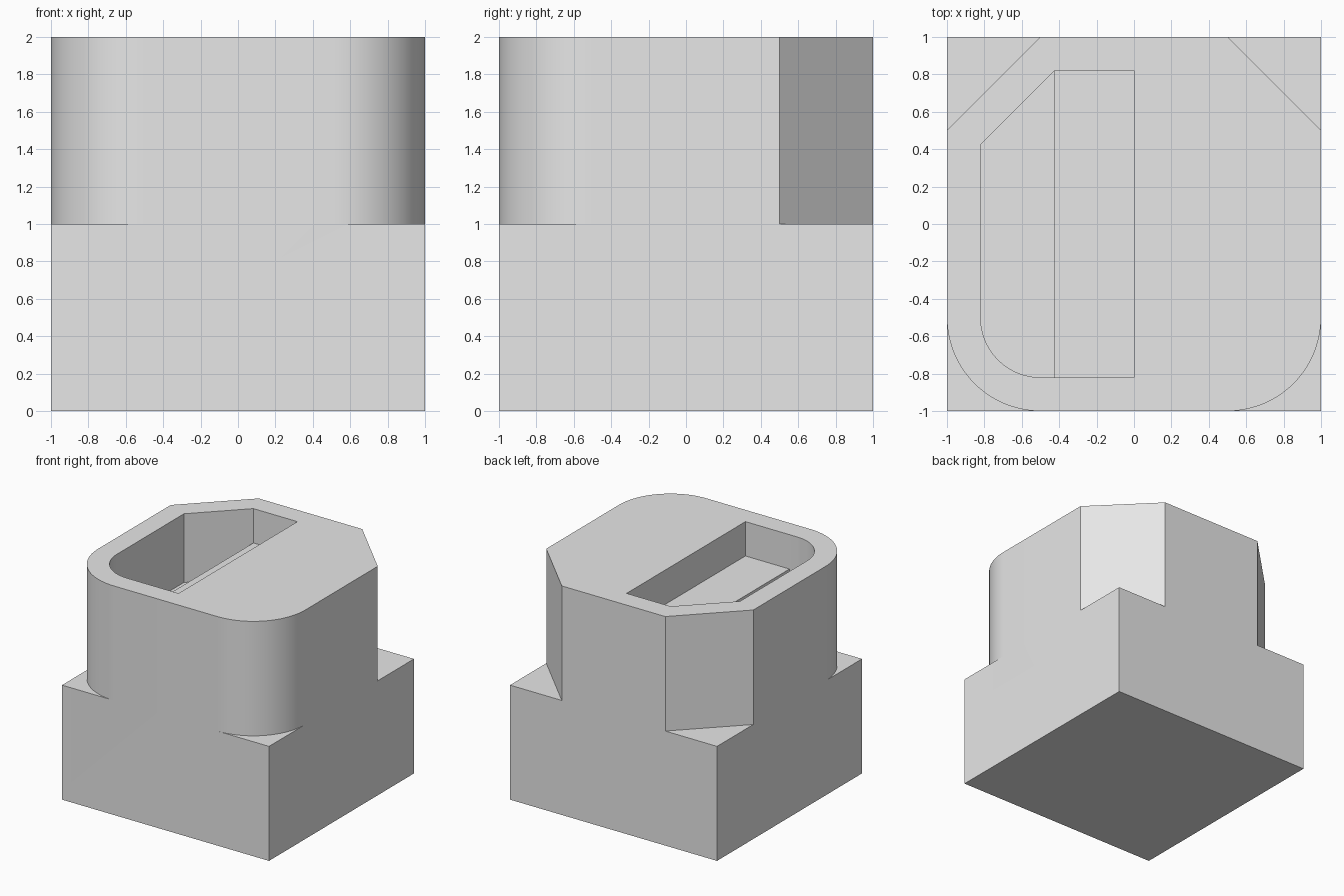
import bpy
import bmesh
from math import cos, sin, pi

if "Cube" in bpy.data.objects:
    bpy.data.objects.remove(bpy.data.objects["Cube"], do_unlink=True)

CORNER = 0.5                              # chamfer size and fillet radius
WALL = 0.18                               # rim thickness around the pocket
INNER = 1 - WALL
BEND = CORNER - WALL * (2 ** 0.5 - 1)     # where the inset chamfer begins
TOP = 2.1                                 # cutters overshoot the top face

grey = bpy.data.materials.new("light_grey")
grey.use_nodes = True
grey.diffuse_color = (0.8, 0.8, 0.8, 1)
grey.node_tree.nodes["Principled BSDF"].inputs["Base Color"].default_value = (0.8, 0.8, 0.8, 1)


def prism(name, outline, low, high):
    """Extrude a flat outline between two heights."""
    bm = bmesh.new()
    face = bm.faces.new([bm.verts.new((x, y, low)) for x, y in outline])
    new = bmesh.ops.extrude_face_region(bm, geom=[face])["geom"]
    for v in new:
        if isinstance(v, bmesh.types.BMVert):
            v.co.z = high
    bmesh.ops.recalc_face_normals(bm, faces=bm.faces)
    mesh = bpy.data.meshes.new(name)
    bm.to_mesh(mesh)
    bm.free()
    mesh.materials.append(grey)
    obj = bpy.data.objects.new(name, mesh)
    bpy.context.collection.objects.link(obj)
    return obj


def arc(radius, steps=24):
    """Quarter round about the front corner centre, from the -x side to the front."""
    return [(-CORNER - radius * cos(pi / 2 * i / steps),
             -CORNER - radius * sin(pi / 2 * i / steps)) for i in range(steps + 1)]


def cut(target, outline, low):
    cutter = prism("cutter", outline, low, TOP)
    cutter.hide_render = True
    mod = target.modifiers.new("cut", 'BOOLEAN')
    mod.operation = 'DIFFERENCE'
    mod.solver = 'EXACT'
    mod.object = cutter
    bpy.context.view_layer.objects.active = target
    bpy.ops.object.modifier_apply(modifier=mod.name)
    bpy.data.objects.remove(cutter, do_unlink=True)


# Solid block
block = prism("pocketed_block", [(-1, -1), (1, -1), (1, 1), (-1, 1)], 0, 2)

# Upper half: rounded front corners, chamfered back corners
round_waste = arc(CORNER) + [(-CORNER, -1.1), (-1.1, -1.1), (-1.1, -CORNER)]
chamfer_waste = [(-1.1, 0.4), (-0.4, 1.1), (-1.1, 1.1)]
for side in (1, -1):
    for waste in (round_waste, chamfer_waste):
        cut(block, [(side * x, y) for x, y in waste], 1)

# Deep pocket following the outer contour, then the shallow ledge beside it
cut(block, arc(INNER - CORNER) + [(-BEND, -INNER), (-BEND, INNER), (-INNER, BEND)], 1.4)
cut(block, [(-BEND, -INNER), (0, -INNER), (0, INNER), (-BEND, INNER)], 1.7)

# Smooth the rounds, keep the edges crisp
bpy.ops.object.select_all(action='DESELECT')
block.select_set(True)
bpy.context.view_layer.objects.active = block
bpy.ops.object.shade_smooth_by_angle(angle=pi / 6)
